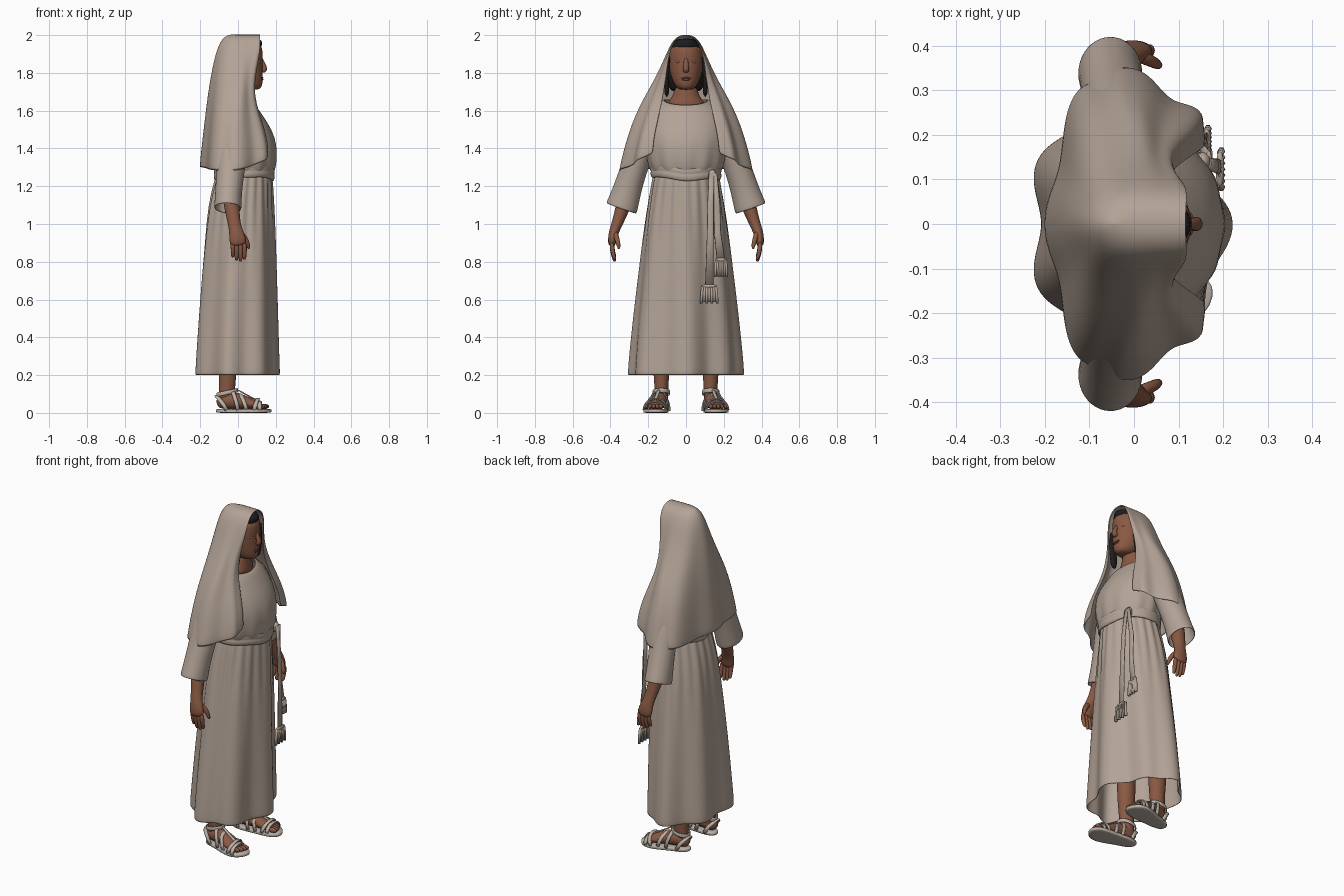
import bpy, bmesh, math
from math import sin, cos, pi
from mathutils import Vector


def material(name, rgb):
    m = bpy.data.materials.new(name)
    m.diffuse_color = (*rgb, 1)
    return m


CLOTH = material("beige cloth", (0.45, 0.365, 0.305))
SKIN = material("brown skin", (0.25, 0.098, 0.056))
LIP = material("dark lips", (0.19, 0.065, 0.042))
HAIR = material("black hair", (0.012, 0.012, 0.014))
LEATHER = material("pale leather", (0.50, 0.44, 0.39))
EYE = material("eye white", (0.45, 0.38, 0.32))


def grid(name, rows, mat, closed=True, cap=True, thick=0, sub=1, mirror=False):
    """Skin a list of point rows into one smooth object."""
    bm = bmesh.new()
    vs = [[bm.verts.new(p) for p in r] for r in rows]
    n = len(rows[0])
    for a, b in zip(vs, vs[1:]):
        for i in range(n if closed else n - 1):
            j = (i + 1) % n
            bm.faces.new((a[i], a[j], b[j], b[i]))
    if cap and closed:
        bm.faces.new(vs[0][::-1])
        bm.faces.new(vs[-1])
    bmesh.ops.remove_doubles(bm, verts=bm.verts, dist=1e-5)
    bmesh.ops.recalc_face_normals(bm, faces=bm.faces)
    me = bpy.data.meshes.new(name)
    bm.to_mesh(me)
    bm.free()
    me.materials.append(mat)
    for p in me.polygons:
        p.use_smooth = True
    ob = bpy.data.objects.new(name, me)
    bpy.context.collection.objects.link(ob)
    if mirror:
        m = ob.modifiers.new("mirror", 'MIRROR')
        m.use_axis = (False, True, False)
        m.use_mirror_merge = False
    if thick:
        m = ob.modifiers.new("thickness", 'SOLIDIFY')
        m.thickness = thick
        m.offset = 0
    if sub:
        m = ob.modifiers.new("smooth", 'SUBSURF')
        m.levels = m.render_levels = sub
    return ob


def ring(z, back, front, w, n=32, fold=None):
    """Horizontal oval from back to front x with half width w."""
    c, a = (front + back) / 2, (front - back) / 2
    out = []
    for i in range(n):
        t = 2 * pi * i / n
        k = fold(t) if fold else 0
        out.append((c + (a + k) * cos(t), (w + k) * sin(t), z))
    return out


def sweep(name, pts, mat, ref=(1, 0, 0), n=12, **kw):
    """Tube along x,y,z with radius ra along ref and rb across it."""
    P = [Vector(p[:3]) for p in pts]
    rows = []
    for i, p in enumerate(pts):
        t = (P[min(i + 1, len(P) - 1)] - P[max(i - 1, 0)]).normalized()
        a = Vector(ref)
        a = (a - t * a.dot(t)).normalized()
        b = t.cross(a)
        rows.append([P[i] + a * p[3] * cos(2 * pi * k / n) + b * p[4] * sin(2 * pi * k / n)
                     for k in range(n)])
    return grid(name, rows, mat, **kw)


def ball(name, loc, r, mat, mirror=True):
    x, y, z = loc
    rows = [[(x + r[0] * sin(a) * cos(b), y + r[1] * sin(a) * sin(b), z + r[2] * cos(a))
             for b in [2 * pi * j / 12 for j in range(12)]]
            for a in [0.12 + (pi - 0.24) * i / 7 for i in range(8)]]
    return grid(name, rows, mat, sub=0, mirror=mirror)


# skirt: deep folds at the hem, gathers at the waist, tucked in at the left front
rows = []
for z, bk, fr, w in [(1.28, -.105, .172, .165), (1.22, -.125, .178, .178), (1.1, -.155, .182, .198),
                     (.95, -.172, .188, .22), (.75, -.19, .193, .242), (.5, -.207, .197, .27),
                     (.3, -.219, .2, .288), (.225, -.223, .202, .293), (.2, -.223, .202, .293)]:
    s = (1.28 - z) / 1.08
    rows.append(ring(z, bk, fr, w, 84, lambda t: .018 * s ** .8 * cos(7 * t)
                + .006 * cos(21 * t) * max(0, 1 - abs(s - .12) * 3)
                - (.045 * s * sin(2 * t) ** 2 if t < pi / 2 else 0)))
grid("skirt", rows, CLOTH, cap=False, thick=.006)

# bodice, bloused over the belt and closing at the neckline
rows = []
for z, bk, fr, w in [(1.25, -.11, .172, .165), (1.29, -.12, .192, .186), (1.33, -.132, .199, .2),
                     (1.42, -.138, .203, .212), (1.5, -.138, .177, .212), (1.57, -.13, .13, .2),
                     (1.62, -.11, .098, .162), (1.66, -.09, .08, .115)]:
    s = max(0, 1 - abs(z - 1.31) * 7)
    rows.append(ring(z, bk, fr, w, 48, lambda t: .006 * s * cos(12 * t)))
rows[-1] = [(x, y, z - .03 * max(0, x / .08)) for x, y, z in rows[-1]]
grid("bodice", rows, CLOTH, cap=False, thick=.006)

# belt wrapped around the waist, dipping slightly to one side
rows = []
for z, d in [(1.235, 0), (1.245, .007), (1.262, .008), (1.27, .004), (1.28, .008), (1.297, .008), (1.305, 0)]:
    rows.append([(x, y, zz - .03 * y - .008 * cos(4 * y / .18))
                 for x, y, zz in ring(z, -.118 - d, .184 + d, .178 + d, 40)])
grid("belt", rows, CLOTH, cap=False, thick=.006)
ball("belt_knot", (.155, .14, 1.258), (.018, .022, .03), CLOTH, False)

# hanging belt ends, flat and close to the skirt, with fringed tassels
for i, (y0, y1, x1, zt, zb, w) in enumerate([(.135, .123, .19, .67, .58, .042),
                                             (.15, .185, .16, .81, .72, .03)]):
    sweep(f"belt_end_{i}", [(.168, y0, 1.27, .006, .014), (x1 - .006, y0 * .6 + y1 * .4, 1.1, .006, .017),
                            (x1, (y0 + y1) / 2, .95, .006, .018),
                            (x1 + .003, y1, zt, .006, .022)], CLOTH, n=12, sub=0)
    ball(f"tassel_head_{i}", (x1 + .003, y1, zt), (.01, w, .013), CLOTH, False)
    for k in range(7):
        f = (k - 3) / 3
        sweep(f"fringe_{i}_{k}", [(x1 + .004, y1 + f * w * .85, zt, .008, .007),
                                  (x1 + .006, y1 + f * w * .95, (zt + zb) / 2, .009, .0085),
                                  (x1 + .006, y1 + f * w, zb + .006 * (k % 2), .008, .008)],
              CLOTH, n=6, sub=0)

# veil: open at the face, draped over shoulders and back
#         z     back   mid   width  edge x edge y
levels = [(2.0, -.03, .03, 0, .115, 0), (1.997, -.055, .02, .028, .116, .026),
          (1.98, -.08, .01, .058, .117, .054),
          (1.94, -.102, 0, .084, .116, .077), (1.87, -.122, 0, .114, .107, .094),
          (1.77, -.14, 0, .16, .088, .107), (1.67, -.154, 0, .22, .085, .122),
          (1.57, -.164, -.02, .27, .112, .142), (1.47, -.174, -.03, .306, .142, .162),
          (1.38, -.182, -.035, .331, .158, .175), (1.3, -.188, -.04, .35, .162, .178)]
rows = []
for z, b, m, w, xf, yf in levels:
    s = (2 - z) / .7
    row = []
    for i in range(-40, 41):
        t, side = abs(i) / 40, (1 if i >= 0 else -1)
        if t < .5:
            a = t * pi
            x, y = m + (b - m) * cos(a), w * sin(a)
        else:
            a = (t - .5) * pi
            q = (1 - 2 * (t - .5)) * .5 + cos(a) * .5
            x, y = m + (xf - m) * sin(a), yf + (w - yf) * q
        r = .013 * s ** 1.3 * cos(7 * pi * t) * (1 if t < .9 else .4)
        d = Vector((x - m, y + 1e-9)).normalized()
        dz = s ** 3 * (.075 * max(0, 2 * t - 1) ** 1.3 - .022 * sin(pi * t))
        row.append((x + d.x * r, side * (y + d.y * r), z + dz))
    rows.append(row)
grid("veil", rows, CLOTH, closed=False, thick=.006)

# wide sleeves
sweep("sleeve", [(-.015, .12, 1.59, .085, .055), (-.02, .185, 1.52, .09, .07),
                 (-.03, .24, 1.4, .08, .073), (-.04, .28, 1.28, .072, .068),
                 (-.05, .315, 1.17, .068, .074), (-.053, .336, 1.1, .07, .082),
                 (-.054, .342, 1.083, .07, .083)], CLOTH, n=20, cap=False, thick=.006, mirror=True)

# forearms and hands
sweep("forearm", [(-.045, .295, 1.22, .046, .046), (-.035, .33, 1.1, .044, .042),
                  (-.02, .365, 1.0, .033, .03), (-.01, .382, .96, .038, .027),
                  (-.002, .391, .92, .047, .024), (.002, .393, .88, .043, .02)],
      SKIN, mirror=True)
for k, (x, l) in enumerate([(.033, .085), (.012, .095), (-.009, .09), (-.029, .072)]):
    sweep(f"finger_{k}", [(x, .393, .905, .014, .014), (x + .003, .391, .905 - l * .5, .013, .013),
                          (x + .001, .379, .903 - l, .011, .011), (x, .375, .896 - l, .005, .005)],
          SKIN, n=8, mirror=True)
sweep("thumb", [(.0, .38, .965, .016, .016), (.035, .368, .93, .016, .015),
                (.053, .358, .895, .013, .013), (.058, .354, .865, .007, .007)], SKIN, n=8, mirror=True)

# neck and head
grid("neck", [ring(z, b, f, w, 20) for z, b, f, w in
              [(1.6, -.08, .08, .115), (1.645, -.07, .075, .1), (1.68, -.06, .065, .064),
               (1.76, -.06, .07, .058)]], SKIN)
grid("head", [ring(z, b, f, w, 24) for z, b, f, w in
              [(1.71, .03, .108, .028), (1.722, .0, .126, .05), (1.75, -.04, .131, .069),
               (1.79, -.07, .132, .082), (1.83, -.08, .132, .09), (1.865, -.085, .13, .094),
               (1.91, -.085, .133, .092), (1.95, -.08, .124, .08), (1.98, -.04, .08, .04)]], SKIN)

# hair framing the face
grid("hair", [ring(z, b, f, w, 24) for z, b, f, w in
              [(1.69, -.08, .045, .092), (1.76, -.1, .06, .099), (1.84, -.105, .075, .1),
               (1.9, -.1, .1, .097), (1.93, -.092, .122, .09), (1.96, -.078, .133, .072),
               (1.983, -.05, .12, .045)]], HAIR)
sweep("hair_lock", [(.075, .09, 1.9, .02, .01), (.068, .1, 1.82, .023, .01),
                    (.062, .102, 1.74, .026, .015), (.055, .102, 1.67, .015, .012)], HAIR, mirror=True)

# face details
sweep("nose", [(.122, 0, 1.885, .005, .01), (.132, 0, 1.85, .011, .013),
               (.145, 0, 1.82, .017, .017), (.128, 0, 1.802, .012, .018)], SKIN)
ball("eye", (.1135, .037, 1.858), (.008, .016, .006), EYE)
ball("iris", (.116, .037, 1.858), (.006, .005, .005), HAIR)
sweep("eyebrow", [(.126, .018, 1.877, .002, .002), (.117, .038, 1.882, .003, .003),
                  (.1, .06, 1.875, .002, .002)], HAIR, ref=(0, 0, 1), n=6, mirror=True)
ball("upper_lip", (.127, 0, 1.773), (.007, .027, .005), LIP, False)
ball("lower_lip", (.126, 0, 1.765), (.008, .023, .006), LIP, False)

# legs and feet
sweep("leg", [(-.06, .135, .6, .055, .055), (-.055, .132, .3, .056, .05),
              (-.055, .13, .18, .046, .041), (-.06, .13, .1, .043, .036),
              (-.06, .13, .04, .046, .038)], SKIN, mirror=True)
sweep("foot", [(-.112, .128, .045, .02, .02), (-.09, .13, .055, .037, .036),
               (-.03, .138, .07, .042, .05), (.03, .15, .057, .046, .038),
               (.08, .162, .045, .054, .027), (.125, .17, .036, .055, .017)],
      SKIN, ref=(0, 1, 0), n=14, mirror=True)
for k in range(5):
    y = .132 + k * .0195
    ball(f"toe_{k}", (.137 - k * k * .0022, y, .034), (.028, .0125 - k * .0006, .014), SKIN)

# sandal soles from a foot outline
outline = [(-.122, .13), (-.107, .096), (-.05, .09), (.02, .096), (.09, .099), (.15, .106),
           (.182, .14), (.174, .182), (.14, .222), (.09, .23), (.03, .21), (-.04, .18),
           (-.1, .167)]
grid("sandal_sole", [[(x, y, z) for x, y in outline] for z in (0, .002, .019, .021)],
     LEATHER, mirror=True)

# sandal straps: arches over the foot plus a ring at the ankle
for k, (x, y, r, h, lean) in enumerate([(.115, .167, .058, .06, 0), (.085, .162, .059, .075, .02),
                                        (.045, .153, .054, .097, -.03), (.0, .144, .05, .12, -.03),
                                        (-.06, .133, .046, .09, -.055)]):
    sweep(f"strap_{k}", [(x + lean * sin(a), y - r * cos(a), .015 + (h - .015) * sin(a) ** .8, .011, .005)
                         for a in [pi * i / 10 + 1e-4 * (i == 0) for i in range(10)] + [pi - 1e-4]],
          LEATHER, n=8, sub=0, mirror=True)
grid("ankle_strap", [[(-.057 + (.053 + d) * cos(t), .131 + (.043 + d) * sin(t), z + .012 * cos(t))
                      for t in [2 * pi * i / 20 for i in range(20)]]
                     for z, d in [(.097, 0), (.099, .004), (.117, .004), (.119, 0)]],
     LEATHER, cap=False, thick=.003, mirror=True)
sweep("instep_strap", [(.118, .166, .06, .004, .01), (.07, .158, .082, .004, .01),
                       (.03, .15, .104, .004, .01), (-.005, .142, .124, .004, .01)],
      LEATHER, ref=(0, 0, 1), n=8, mirror=True)
